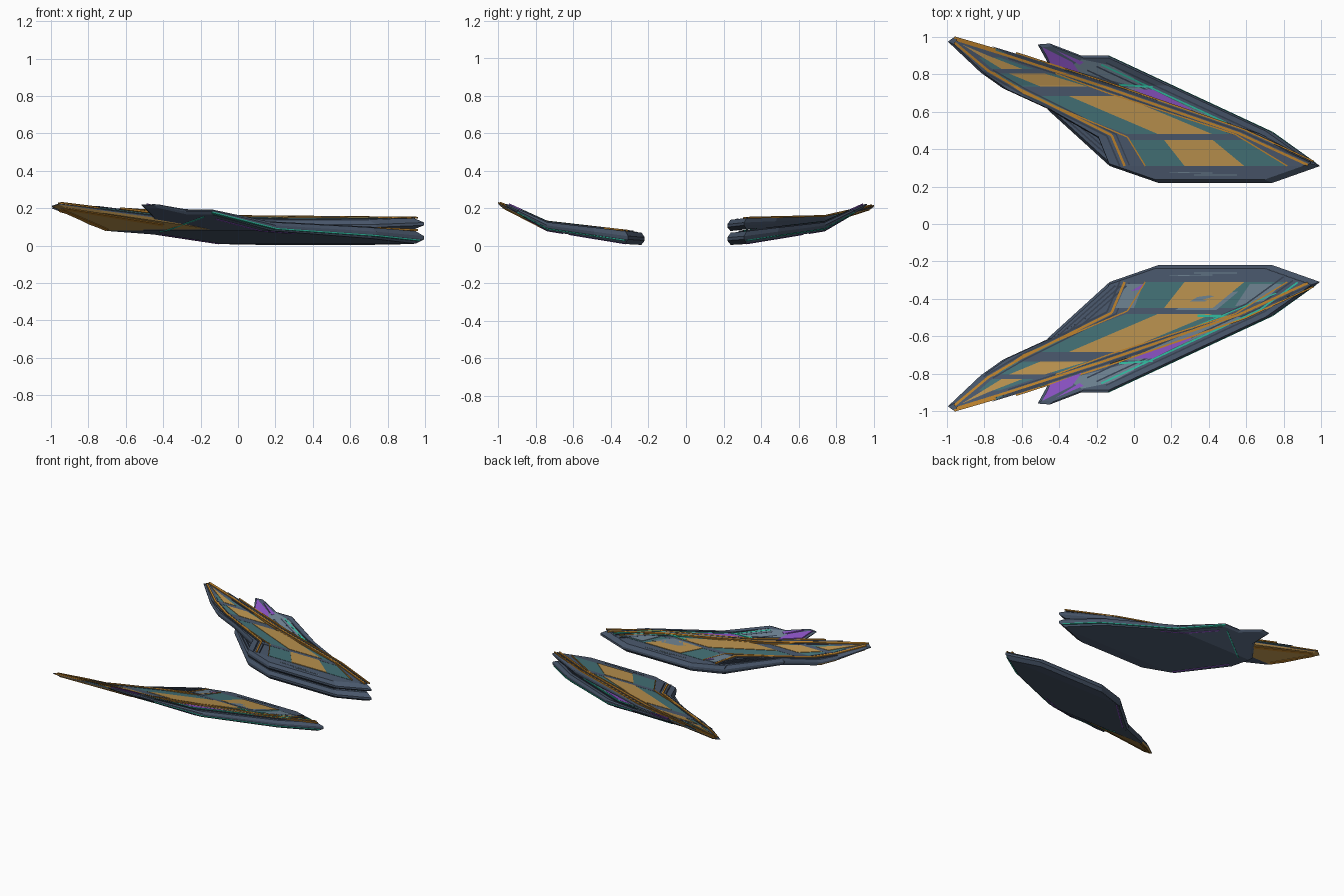
import bpy, bmesh
from mathutils import Vector

cube = bpy.data.objects.get("Cube")
if cube:
    bpy.data.objects.remove(cube)


# ---- colours ----
def colour(name, r, g, b):
    lin = [(c / 255 / 12.92) if c < 11 else ((c / 255 + .055) / 1.055) ** 2.4 for c in (r, g, b)] + [1]
    m = bpy.data.materials.new(name)
    m.use_nodes = True
    m.diffuse_color = lin
    m.node_tree.nodes["Principled BSDF"].inputs["Base Color"].default_value = lin
    return m


MATS = {
    "slate": colour("slate", 72, 86, 106),
    "dark": colour("dark slate", 54, 64, 80),
    "light": colour("light slate", 106, 126, 141),
    "gold": colour("gold", 181, 142, 76),
    "orange": colour("orange trim", 184, 126, 42),
    "teal": colour("teal", 66, 111, 116),
    "purple": colour("purple", 135, 80, 190),
    "green": colour("green trim", 46, 182, 155),
}

# ---- height profiles along the span: (y, middle height, half thickness) ----
LOW = [(.22, .036, .032), (.31, .043, .034), (.74, .103, .023), (1, .222, .008)]
LOW_AFT = [(.22, .035, .032), (.31, .042, .034), (.74, .102, .023), (.97, .222, .008)]
HIGH = [(.22, .106, .03), (.31, .116, .03), (.74, .136, .02), (1, .207, .008)]


def level(profile, y):
    y = max(profile[0][0], min(profile[-1][0], y))
    for (a, h0, t0), (b, h1, t1) in zip(profile, profile[1:]):
        if y <= b:
            f = (y - a) / (b - a)
            return h0 + f * (h1 - h0), t0 + f * (t1 - t0)


def split_at_bends(bm, profile):
    for y, _, _ in profile[1:-1]:
        bmesh.ops.bisect_plane(bm, geom=bm.verts[:] + bm.edges[:] + bm.faces[:], dist=1e-5,
                               plane_co=(0, y, 0), plane_no=(0, 1, 0))


def finish(bm, name, mats, side):
    for v in bm.verts:
        v.co.y *= side
    bmesh.ops.recalc_face_normals(bm, faces=bm.faces[:])
    me = bpy.data.meshes.new(name)
    bm.to_mesh(me)
    bm.free()
    for m in mats:
        me.materials.append(MATS[m])
    bpy.context.collection.objects.link(bpy.data.objects.new(name, me))


# ---- wing body: bevelled slab following the profile ----
def wing_body(name, outline, profile, side, gold_tip):
    bm = bmesh.new()
    n = len(outline)
    c = sum((Vector(p) for p in outline), Vector((0, 0))) / n
    rings = []
    for z, k in ((-1, .955), (-.25, 1), (.25, 1), (1, .955)):
        pts = [c + (Vector(p) - c) * k for p in outline]
        rings.append([bm.verts.new((p.x, p.y, z)) for p in pts])
    bm.faces.new(rings[0])
    bm.faces.new(rings[-1])
    for lo, hi in zip(rings, rings[1:]):
        for i in range(n):
            j = (i + 1) % n
            bm.faces.new((lo[i], lo[j], hi[j], hi[i]))
    split_at_bends(bm, profile)
    for f in bm.faces:
        mid = f.calc_center_median()
        if gold_tip and mid.y > .73 and mid.z < -.2:
            f.material_index = 1
    for v in bm.verts:
        h, t = level(profile, v.co.y)
        v.co.z = h + v.co.z * t
    finish(bm, name, ("slate", "gold"), side)


# ---- thin plates lying on the upper (+1) or lower (-1) skin; fractions lie on the rim ----
def plates(name, shapes, mat, profile, side, lift, skin=1):
    bm = bmesh.new()
    for pts in shapes:
        bm.faces.new([bm.verts.new((x, y, 0)) for x, y in pts])
    split_at_bends(bm, profile)
    for v in bm.verts:
        h, t = level(profile, v.co.y)
        v.co.z = h + skin * (t + lift)
    ext = bmesh.ops.extrude_face_region(bm, geom=bm.faces[:])
    for v in ext["geom"]:
        if isinstance(v, bmesh.types.BMVert):
            v.co.z -= skin * (lift + .002)
    finish(bm, name, (mat,), side)


def strip(path, w):
    """Quads of width w along a polyline."""
    out = []
    for a, b in zip(path, path[1:]):
        a, b = Vector(a), Vector(b)
        d = (b - a).normalized()
        o = Vector((-d.y, d.x)) * w / 2
        out.append([tuple(a - o), tuple(b - o), tuple(b + o), tuple(a + o)])
    return out


def shift(path, dx, dy):
    return [(x + dx, y + dy) for x, y in path]


ROOT = [(.995, .31), (.74, .22), (.13, .22), (-.13, .31)]
FORE_WING = ROOT + [(-.19, .46), (-.46, .615), (-.7, .725), (-.82, .81), (-.995, .975),
                    (-.96, 1), (-.74, .935), (-.25, .795), (.68, .48)]
AFT_WING = ROOT + [(-.46, .61), (-.53, .75), (-.46, .86), (-.515, .96), (-.45, .965),
                   (-.28, .9), (-.14, .9), (.74, .49)]

# panels of the long gold wing
TEAL = [[(.06, .31), (.82, .31), (.6, .45), (-.03, .45)],
        [(-.04, .48), (.54, .48), (-.13, .685), (-.58, .685)],
        [(-.62, .735), (-.18, .735), (-.42, .805), (-.74, .805)],
        [(-.76, .83), (-.54, .83), (-.72, .89), (-.83, .89)]]
GOLD = [[(.27, .31), (.59, .31), (.42, .45), (.16, .45)],
        [(.13, .48), (.42, .48), (-.07, .685), (-.35, .685)],
        [(-.5, .735), (-.25, .735), (-.48, .805), (-.67, .805)],
        [(-.71, .83), (-.6, .83), (-.78, .9), (-.92, .96)]]
BANDS = [[(-.1, .45), (.6, .45), (.54, .48), (-.13, .48)],
         [(-.56, .685), (-.13, .685), (-.22, .735), (-.64, .735)],
         [(-.75, .805), (-.42, .805), (-.52, .83), (-.77, .83)]]
LEAD = [(.93, .315), (.56, .485), (-.18, .74), (-.66, .895), (-.95, .985)]
TRAIL = [(-.05, .31), (-.12, .475), (-.6, .715), (-.78, .82), (-.96, .97)]
PANEL_EDGES = [[(.82, .31), (.54, .48), (-.14, .7), (-.42, .805)],
               [(.06, .31), (-.035, .465), (-.59, .7), (-.75, .81)]]

# panels of the shorter wing
LIGHT = [[(-.04, .32), (.05, .32), (0, .45), (-.1, .45)],
         [(.34, .39), (.56, .36), (.44, .46), (.22, .46)],
         [(.62, .32), (.79, .32), (.7, .41), (.54, .44)],
         [(-.36, .83), (.06, .72), (0, .78), (-.13, .85), (-.28, .88)],
         [(-.05, .73), (.5, .49), (.58, .5), (.06, .73)]]
PURPLE = [[(-.01, .72), (.32, .59), (.3, .618), (.1, .718)],
          [(-.49, .945), (-.45, .86), (-.28, .795), (-.33, .865)],
          [(-.42, .93), (-.29, .85), (-.27, .865)],
          [(-.02, .36), (.05, .32), (.03, .35)]]
AFT_LEAD = [(.92, .33), (.72, .475), (-.13, .87)]

for side, label, high in ((1, "left", HIGH), (-1, "right", LOW)):
    # long gold wing
    p = label + "_fore_wing"
    wing_body(p, FORE_WING, high, side, True)
    plates(p + "_teal_panels", TEAL, "teal", high, side, .002)
    plates(p + "_gold_panels", GOLD, "gold", high, side, .0055)
    plates(p + "_cross_bands", BANDS, "slate", high, side, .003)
    trims = strip(LEAD, .013) + strip(shift(LEAD[:4], .03, .02), .009) + strip(TRAIL, .013)
    for edge in PANEL_EDGES:
        trims += strip(edge, .007)
    plates(p + "_trim", trims, "orange", high, side, .0075)
    grooves = strip(shift(LEAD[:4], .014, .011), .009) + strip(shift(TRAIL[:4], -.025, -.004), .009) \
        + strip(shift(LEAD[1:4], -.014, -.009), .007) + strip(shift(TRAIL[:4], .025, .004), .007)
    plates(p + "_grooves", grooves, "dark", high, side, .005)
    # edge slivers near the pointed tip and coloured rim lines along the leading edge
    plates(p + "_tip_slivers", [[(-.76, .95), (-.6, .87), (-.5, .87)], [(-.6, .89), (-.4, .8), (-.36, .83)]],
           "dark", high, side, .003)
    plates(p + "_rim_teal", strip([(-.25, .793), (-.74, .933)], .012), "teal", high, side, .012, .5)
    plates(p + "_rim_gold", strip([(-.74, .933), (-.96, .997)], .012), "orange", high, side, .012, .5)
    # trim under the tip and pale scratches along the root
    plates(p + "_under_tip_trim", strip([(-.4, .8), (-.93, .97)], .02) + strip([(-.7, .75), (-.95, .96)], .02),
           "orange", high, side, .004, -1)
    plates(p + "_root_scratches", strip([(.19, .277), (.42, .272)], .004) + strip([(.32, .262), (.55, .262)], .004),
           "light", high, side, .002)

    # shorter wing beneath or alongside
    p = label + "_aft_wing"
    wing_body(p, AFT_WING, LOW_AFT, side, False)
    plates(p + "_light_panels", LIGHT, "light", LOW_AFT, side, .0065)
    plates(p + "_purple_panels", PURPLE, "purple", LOW_AFT, side, .0078)
    lines = strip(shift(AFT_LEAD, -.045, -.018), .009) + strip([(.1, .732), (-.08, .745)], .01) \
        + strip([(.5, .495), (.34, .49)], .012) + strip([(.76, .37), (.3, .56)], .006)
    plates(p + "_green_trim", lines, "green", LOW_AFT, side, .0078)
    grooves = [q for k in range(3) for q in strip(shift(AFT_LEAD, -.02 - k * .05, -.008 - k * .02), .008)]
    grooves += [q for k in range(3) for q in strip([(-.1 + k * .03, .33), (-.42 + k * .03, .61)], .008)]
    plates(p + "_grooves", grooves, "dark", LOW_AFT, side, .007)
    # fine lines around the lower rim and underside
    plates(p + "_rim_green", strip([(.97, .322), (.74, .487), (-.14, .897)], .012), "green",
           LOW_AFT, side, .016, -.4)
    plates(p + "_under_green_line", strip([(-.18, .87), (-.42, .72)], .007), "green", LOW_AFT, side, .003, -1)
    plates(p + "_under_purple_line", strip([(-.1, .325), (-.41, .62)], .009)
           + strip([(-.12, .85), (.3, .66)], .006), "purple", LOW_AFT, side, .003, -1)
